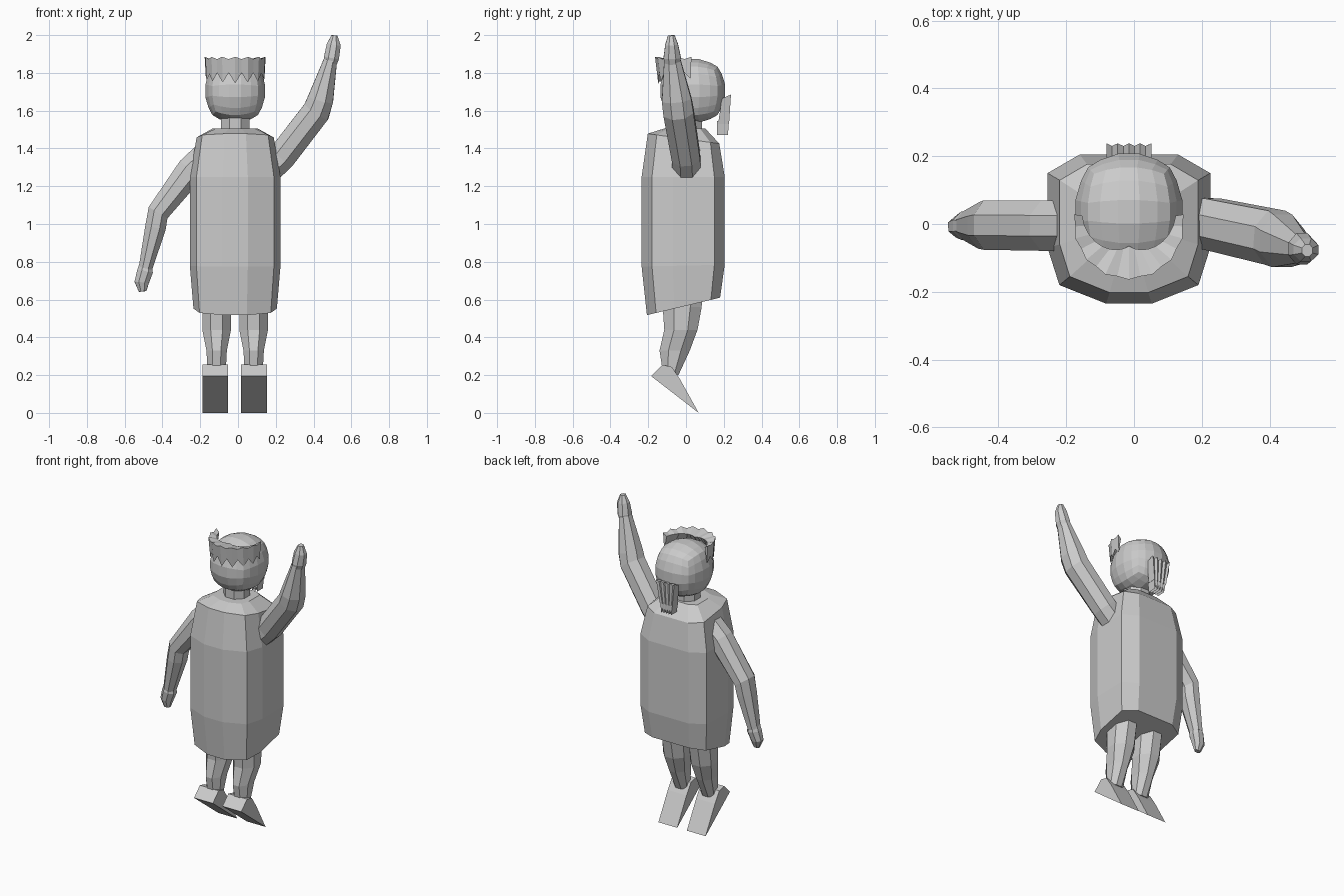
import bpy, bmesh
from math import sin, cos, pi, radians
from mathutils import Vector

if "Cube" in bpy.data.objects:
    bpy.data.objects.remove(bpy.data.objects["Cube"])

CX = -0.015  # body centre line


def new_object(name, bm):
    bmesh.ops.recalc_face_normals(bm, faces=bm.faces)
    mesh = bpy.data.meshes.new(name)
    bm.to_mesh(mesh)
    bm.free()
    obj = bpy.data.objects.new(name, mesh)
    bpy.context.collection.objects.link(obj)
    return obj


def loft(name, rings):
    """Skin a list of equally long point rings and cap both ends."""
    bm = bmesh.new()
    rows = [[bm.verts.new(p) for p in ring] for ring in rings]
    n = len(rows[0])
    for a, b in zip(rows, rows[1:]):
        for i in range(n):
            j = (i + 1) % n
            bm.faces.new((a[i], a[j], b[j], b[i]))
    bm.faces.new(rows[0])
    bm.faces.new(rows[-1])
    return new_object(name, bm)


def oval(c, u, v, n=8):
    k = 1 / cos(pi / n)
    return [Vector(c) + k * (cos(t) * u + sin(t) * v)
            for t in (2 * pi * (i + 0.5) / n for i in range(n))]


def limb(name, stations):
    """Tube along (centre, half thickness, half depth) stations."""
    pts = [Vector(s[0]) for s in stations]
    rings = []
    for i, (c, thick, deep) in enumerate(stations):
        t = (pts[min(i + 1, len(pts) - 1)] - pts[max(i - 1, 0)]).normalized()
        side = t.cross(Vector((0, 1, 0))).normalized()
        rings.append(oval(c, side * thick, side.cross(t) * deep))
    return loft(name, rings)


# torso: ten-sided section, shoulders drawn in, slanted hem
section = [(-0.067, -0.235), (0.067, -0.235), (0.205, -0.18), (0.24, -0.07),
           (0.24, 0.15), (0.145, 0.205), (-0.145, 0.205), (-0.24, 0.15),
           (-0.24, -0.07), (-0.205, -0.18)]


def torso_ring(sx, sy, z, slope):
    return [(CX + x * sx, y * sy, z + y * slope) for x, y in section]


loft("torso", [
    torso_ring(0.92, 0.88, 0.567, 0.21),
    torso_ring(1, 1, 0.78, 0.02),
    torso_ring(1, 1, 1.25, 0),
    torso_ring(0.85, 0.86, 1.45, -0.12),
    torso_ring(0.5, 0.5, 1.505, 0)])

# neck
loft("neck", [oval((CX, 0.01, z), Vector((0.075, 0, 0)), Vector((0, 0.075, 0)))
              for z in (1.46, 1.58)])

# head: cube rounded towards a sphere
bm = bmesh.new()
bmesh.ops.create_cube(bm, size=2)
bmesh.ops.subdivide_edges(bm, edges=bm.edges[:], cuts=4, use_grid_fill=True)
for v in bm.verts:
    p = v.co.lerp(v.co.normalized(), 0.87)
    v.co = (CX + p.x * 0.163, 0.036 + p.y * 0.177, 1.705 + p.z * 0.173)
new_object("head", bm)

# spiky fringe around the forehead
fringe = []
for i in range(17):
    a = radians(-100 + 12.5 * i)
    end = abs(i - 8) / 8
    zig = i % 2
    inner = 0.065 + 0.075 * end
    out = 0.158 + 0.006 * (1 - zig)
    low = 1.80 if zig else 1.745 + 0.02 * end
    fringe.append([
        (CX + inner * sin(a), -inner * cos(a), 1.865),
        (CX + out * sin(a), -out * cos(a), 1.885 - 0.012 * zig),
        (CX + 0.157 * sin(a), -0.147 * cos(a), low)])
loft("hair_fringe", fringe)

# hair at the back: fan of strands gathered into a tail
n = 9
fan, tail = [], []
for i in range(n):
    s = 2 * i / (n - 1) - 1
    zig = i % 2
    x, xn = CX + 0.066 * s, CX + 0.045 * s
    y = 0.238 - 0.008 * zig
    fan.append([(x, 0.19, 1.665), (x, y, 1.685 - 0.015 * zig),
                (xn, y - 0.01, 1.53), (xn, 0.17, 1.53)])
    tail.append([(xn, 0.165, 1.545), (xn, 0.225 - 0.006 * zig, 1.545),
                 (xn * 0.8, 0.223, 1.47 + 0.03 * zig),
                 (xn * 0.8, 0.165, 1.47 + 0.03 * zig)])
loft("hair_back", fan)
loft("hair_tail", tail)

# raised arm and hand
limb("raised_arm", [
    ((0.14, 0.005, 1.27), 0.075, 0.075),
    ((0.23, 0.0, 1.355), 0.075, 0.075),
    ((0.415, -0.04, 1.595), 0.074, 0.08),
    ((0.437, -0.05, 1.66), 0.068, 0.078),
    ((0.49, -0.073, 1.87), 0.035, 0.043)])
limb("raised_hand", [
    ((0.485, -0.073, 1.83), 0.03, 0.035),
    ((0.495, -0.073, 1.88), 0.04, 0.046),
    ((0.507, -0.076, 1.95), 0.037, 0.034),
    ((0.511, -0.078, 1.998), 0.016, 0.018)])

# lowered arm and hand
limb("lowered_arm", [
    ((-0.17, -0.005, 1.36), 0.075, 0.074),
    ((-0.25, -0.005, 1.285), 0.075, 0.074),
    ((-0.423, -0.003, 1.06), 0.058, 0.073),
    ((-0.437, -0.005, 0.98), 0.055, 0.068),
    ((-0.49, -0.005, 0.765), 0.036, 0.042)])
limb("lowered_hand", [
    ((-0.487, -0.005, 0.80), 0.03, 0.032),
    ((-0.492, -0.005, 0.75), 0.042, 0.042),
    ((-0.51, -0.008, 0.69), 0.038, 0.032),
    ((-0.505, -0.01, 0.643), 0.02, 0.015)])

# legs and pointed feet
leg = [(-0.02, 0.72, 0.075, 0.11), (-0.02, 0.56, 0.076, 0.103),
       (-0.027, 0.44, 0.076, 0.088), (-0.06, 0.33, 0.054, 0.08),
       (-0.08, 0.2, 0.047, 0.04)]
foot = [(-0.185, 0.195), (-0.125, 0.255), (-0.075, 0.243),
        (-0.03, 0.175), (0.067, 0.0)]
for side, x0, xf in (("left", -0.113, -0.121), ("right", 0.083, 0.085)):
    loft(side + "_leg", [oval((x0, y, z), Vector((rx, 0, 0)), Vector((0, ry, 0)))
                         for y, z, rx, ry in leg])
    loft(side + "_foot", [[(xf + dx, y, z) for y, z in foot]
                          for dx in (-0.068, 0.068)])
